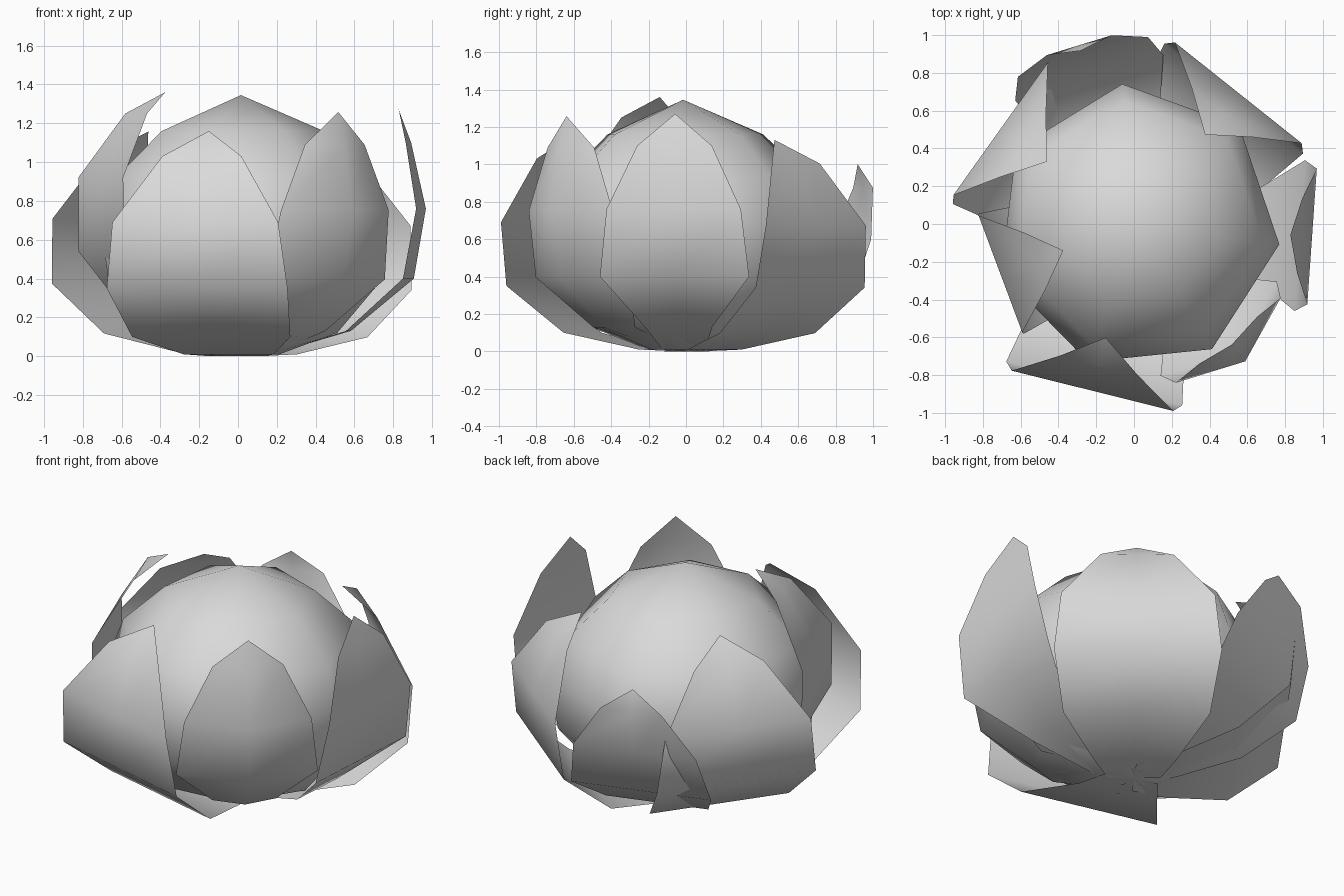
import bpy, bmesh, math
from mathutils import Matrix, Vector

cube = bpy.data.objects.get("Cube")
if cube:
    bpy.data.objects.remove(cube)

grey = bpy.data.materials.new("pale_grey")
grey.use_nodes = True
colour = (0.7, 0.7, 0.7, 1)
grey.diffuse_color = colour
grey.node_tree.nodes["Principled BSDF"].inputs["Base Color"].default_value = colour


def finish(name, bm):
    """Turn a bmesh into a smooth-shaded object."""
    mesh = bpy.data.meshes.new(name)
    bm.to_mesh(mesh)
    bm.free()
    mesh.materials.append(grey)
    for poly in mesh.polygons:
        poly.use_smooth = True
    obj = bpy.data.objects.new(name, mesh)
    bpy.context.collection.objects.link(obj)
    return obj


# Heart: seven-sided closed head, profile as (radius, height)
HEART = [(0.2, 0.01), (0.5, 0.12), (0.72, 0.38), (0.76, 0.68),
         (0.67, 0.93), (0.43, 1.16)]
bm = bmesh.new()
rings = []
for r, z in HEART:
    ring = []
    for i in range(7):
        a = math.radians(-7) + i * math.tau / 7
        ring.append(bm.verts.new((r * math.cos(a), r * math.sin(a), z)))
    rings.append(ring)
top = bm.verts.new((0, 0, 1.345))
for low, high in zip(rings, rings[1:]):
    for i in range(7):
        j = (i + 1) % 7
        bm.faces.new((low[i], low[j], high[j], high[i]))
for i in range(7):
    bm.faces.new((rings[-1][i], rings[-1][(i + 1) % 7], top))
bm.faces.new(rings[0][::-1])
finish("heart", bm).location = (0.015, -0.015, 0)

# Leaf shapes from base to tip: (radius, height, half width)
OPEN = [(0.0, 0.0, 0.1), (0.2, 0.02, 0.12), (0.57, 0.13, 0.18), (0.88, 0.4, 0.4),
        (0.945, 0.76, 0.36), (0.88, 1.1, 0.2), (0.83, 1.27, 0)]
CURLED = [(0.0, 0.0, 0.15), (0.2, 0.01, 0.24), (0.57, 0.1, 0.42), (0.87, 0.35, 0.48),
          (0.91, 0.69, 0.44), (0.77, 1.03, 0.21), (0.62, 1.16, 0)]
UPRIGHT = [(0.0, 0.0, 0.1), (0.2, 0.05, 0.15), (0.5, 0.22, 0.3), (0.75, 0.54, 0.34),
           (0.755, 0.92, 0.33), (0.56, 1.25, 0.16), (0.4, 1.36, 0)]
SPREAD = [(0.0, 0.0, 0.1), (0.2, 0.02, 0.15), (0.52, 0.11, 0.3), (0.81, 0.31, 0.41),
          (0.925, 0.6, 0.36), (0.99, 0.875, 0.18), (0.96, 1.0, 0)]


def leaf(name, shape, azimuth, lift=0, size=1, fold=0):
    """Sheet leaf facing azimuth; lift raises it, fold bends its sides inward."""
    turn = (Matrix.Rotation(math.radians(azimuth), 4, 'Z')
            @ Matrix.Rotation(math.radians(-lift), 4, 'Y')
            @ Matrix.Scale(size, 4))
    bm = bmesh.new()

    def point(x, y, z):
        return bm.verts.new(turn @ Vector((x, y, z)))

    rows = [[point(r - fold * abs(s) * w, s * w, z) for s in (-1, 0, 1)]
            for r, z, w in shape[:-1]]
    tip = point(shape[-1][0], 0, shape[-1][1])
    for low, high in zip(rows, rows[1:]):
        for i in range(2):
            bm.faces.new((low[i], low[i + 1], high[i + 1], high[i]))
    for i in range(2):
        bm.faces.new((rows[-1][i], rows[-1][i + 1], tip))
    return finish(name, bm)


# Seven outer leaves around the heart
leaf("left_leaf", OPEN, -4)
leaf("front_left_leaf", OPEN, -51, size=0.99, fold=0.4)
leaf("front_leaf", CURLED, -104)
leaf("right_leaf", UPRIGHT, -159.5)
leaf("back_right_leaf", CURLED, 144.5, lift=2, size=0.98)
leaf("back_leaf", SPREAD, 107)
leaf("back_left_leaf", CURLED, 51.5, size=0.975)
